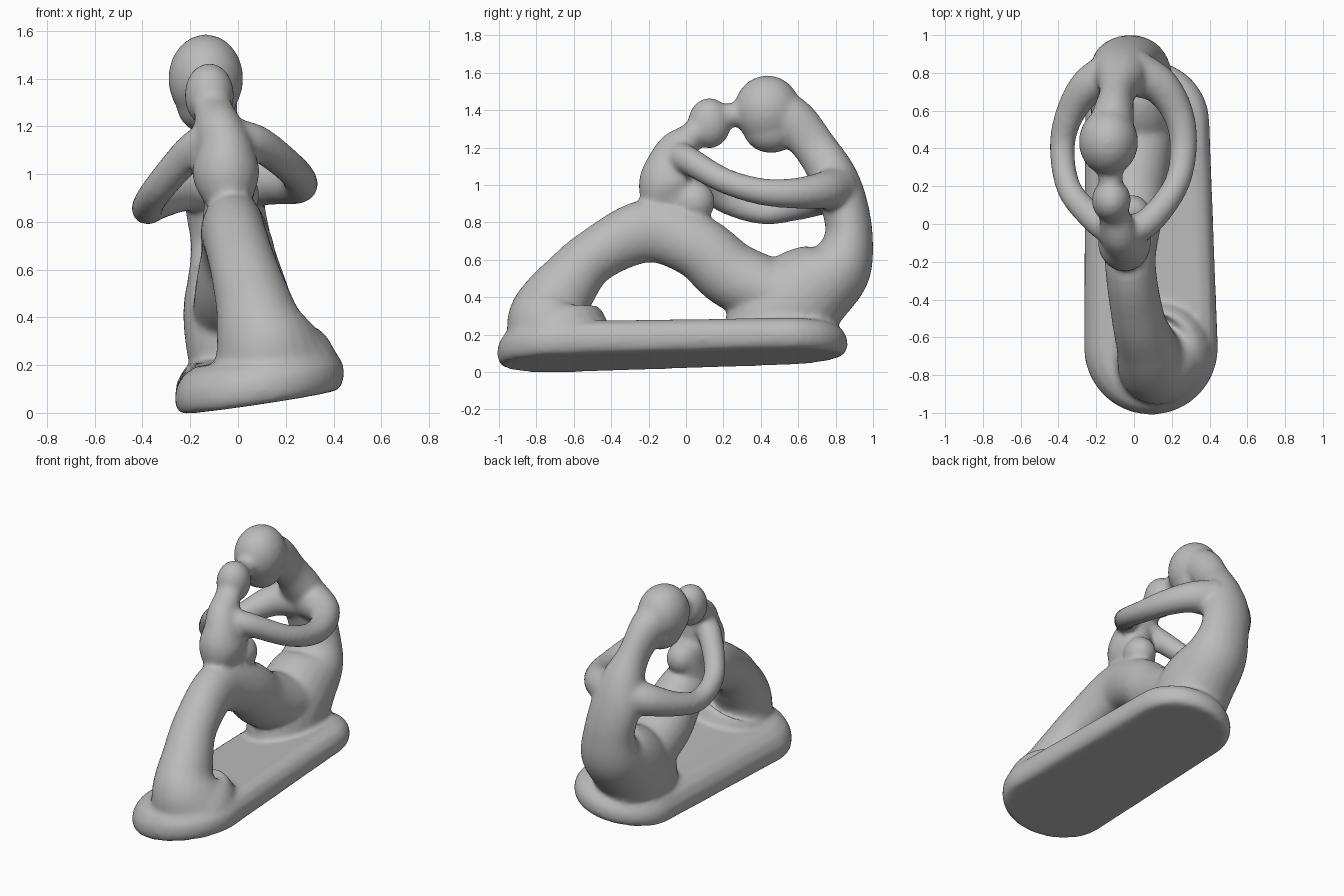
import bpy, bmesh
from math import sin, cos, pi
from mathutils import Vector, Matrix

cube = bpy.data.objects.get("Cube")
if cube:
    bpy.data.objects.remove(cube)

stone = bpy.data.materials.new("grey stone")
stone.use_nodes = True
grey = (0.5, 0.5, 0.5, 1)
stone.diffuse_color = grey
stone.node_tree.nodes["Principled BSDF"].inputs["Base Color"].default_value = grey

bm = bmesh.new()


def loft(rings):
    """Skin a list of equal point rings and cap both ends."""
    loops = [[bm.verts.new(p) for p in ring] for ring in rings]
    n = len(loops[0])
    for low, high in zip(loops, loops[1:]):
        for i in range(n):
            j = (i + 1) % n
            bm.faces.new((low[i], low[j], high[j], high[i]))
    bm.faces.new(loops[0][::-1])
    bm.faces.new(loops[-1])


def spline(keys, steps=6):
    """Smooth curve through keys of position plus two radii."""
    pts = [keys[0]] + keys + [keys[-1]]
    out = []
    for a, b, c, d in zip(pts, pts[1:], pts[2:], pts[3:]):
        for s in range(steps):
            t = s / steps
            out.append([0.5 * (2 * q + (r - p) * t + (2 * p - 5 * q + 4 * r - w) * t * t
                               + (3 * q - p - 3 * r + w) * t ** 3)
                        for p, q, r, w in zip(a, b, c, d)])
    return out + [list(keys[-1])]


def limb(keys, ref=(1, 0, 0), sides=24):
    """Sweep an oval section; first radius lies along ref."""
    path = spline(keys)
    pos = [Vector(p[:3]) for p in path]
    rings = []
    for i, p in enumerate(path):
        tan = (pos[min(i + 1, len(pos) - 1)] - pos[max(i - 1, 0)]).normalized()
        u = Vector(ref)
        u = (u - tan * u.dot(tan)).normalized()
        v = tan.cross(u)
        rings.append([pos[i] + u * (p[3] * cos(k * 2 * pi / sides))
                      + v * (p[4] * sin(k * 2 * pi / sides)) for k in range(sides)])
    loft(rings)


def ball(centre, radii):
    m = Matrix.Translation(centre) @ Matrix.Diagonal((*radii, 1))
    bmesh.ops.create_uvsphere(bm, u_segments=32, v_segments=20, radius=1, matrix=m)


def base_ring(inset, height, n=24):
    """Long rounded outline on a tilted plane, thinner towards the back."""
    pts = []
    for cx, cy, r, start in ((0.07, 0.535, 0.33, 0), (0.09, -0.655, 0.355, pi)):
        for k in range(n + 1):
            a = start + pi * k / n
            x, y = cx + (r - inset) * cos(a), cy + (r - inset) * sin(a)
            z = height * (1 - 0.15 * max(y, 0)) + 0.15 * x + 0.033 * y + 0.053
            pts.append((x, y, z))
    return pts


# tilted plinth
loft([base_ring(i, h) for i, h in
      ((0.03, 0), (0.01, 0.02), (0, 0.06), (0.005, 0.11), (0.035, 0.16), (0.09, 0.19))])

# raised leg and thigh forming the arch, flaring into the plinth
limb([(0.14, -0.69, 0.14, 0.285, 0.29), (0.14, -0.69, 0.2, 0.275, 0.28),
      (0.115, -0.72, 0.285, 0.225, 0.24), (0.09, -0.705, 0.36, 0.185, 0.2),
      (0.065, -0.64, 0.46, 0.16, 0.17), (0.02, -0.49, 0.62, 0.14, 0.145),
      (-0.02, -0.2, 0.755, 0.135, 0.17), (0, 0.06, 0.67, 0.155, 0.17),
      (0, 0.25, 0.515, 0.18, 0.18), (0.01, 0.5, 0.41, 0.2, 0.18),
      (0.01, 0.65, 0.4, 0.18, 0.15)])

# hips, back and neck of the large figure
limb([(0.02, 0.49, 0.18, 0.21, 0.28), (0.01, 0.51, 0.27, 0.225, 0.29),
      (0, 0.64, 0.42, 0.23, 0.255), (-0.01, 0.81, 0.55, 0.205, 0.185),
      (-0.03, 0.87, 0.72, 0.17, 0.13), (-0.06, 0.845, 0.9, 0.165, 0.125),
      (-0.07, 0.785, 1.05, 0.14, 0.125), (-0.09, 0.69, 1.2, 0.095, 0.115),
      (-0.11, 0.58, 1.33, 0.11, 0.128), (-0.13, 0.47, 1.385, 0.13, 0.145)])

# large head with narrower jaw
ball((-0.135, 0.435, 1.4), (0.157, 0.178, 0.185))
ball((-0.135, 0.455, 1.3), (0.125, 0.15, 0.13))

# seated small figure: torso, lap and head
limb([(-0.04, -0.05, 0.8, 0.11, 0.15), (-0.04, -0.05, 0.9, 0.105, 0.175),
      (-0.05, -0.09, 1.0, 0.142, 0.165), (-0.055, -0.075, 1.1, 0.12, 0.14),
      (-0.08, -0.04, 1.19, 0.1, 0.11), (-0.1, 0.03, 1.26, 0.085, 0.075),
      (-0.115, 0.09, 1.31, 0.08, 0.08)])
ball((-0.01, 0.045, 0.91), (0.1, 0.11, 0.11))
ball((-0.12, 0.125, 1.33), (0.104, 0.115, 0.135))

# touching faces
limb([(-0.12, 0.14, 1.36, 0.06, 0.06), (-0.13, 0.36, 1.39, 0.07, 0.07)])

# embracing arms, one lower than the other
right_arm = [(-0.1, -0.04, 1.15, 0.085), (-0.2, 0.02, 1.09, 0.075),
             (-0.34, 0.18, 0.93, 0.066), (-0.38, 0.4, 0.857, 0.067),
             (-0.34, 0.58, 0.885, 0.077), (-0.24, 0.73, 0.94, 0.1),
             (-0.1, 0.8, 0.97, 0.125)]
left_arm = [(-0.04, -0.04, 1.15, 0.085), (0.08, 0.015, 1.13, 0.075),
            (0.22, 0.2, 1.025, 0.068), (0.262, 0.4, 0.965, 0.072),
            (0.235, 0.58, 0.955, 0.082), (0.14, 0.73, 0.97, 0.1),
            (0, 0.8, 0.98, 0.125)]
for arm in (right_arm, left_arm):
    limb([(*k, k[3]) for k in arm], ref=(0, 0, 1))

bmesh.ops.recalc_face_normals(bm, faces=bm.faces)
mesh = bpy.data.meshes.new("embracing_figures")
bm.to_mesh(mesh)
bm.free()
mesh.materials.append(stone)
statue = bpy.data.objects.new("embracing_figures", mesh)
bpy.context.collection.objects.link(statue)

# fuse all parts into one skin, then soften the joints
fuse = statue.modifiers.new("fuse", 'REMESH')
fuse.mode = 'VOXEL'
fuse.voxel_size = 0.016
fuse.use_smooth_shade = True
soften = statue.modifiers.new("soften", 'SMOOTH')
soften.factor = 0.5
soften.iterations = 8
